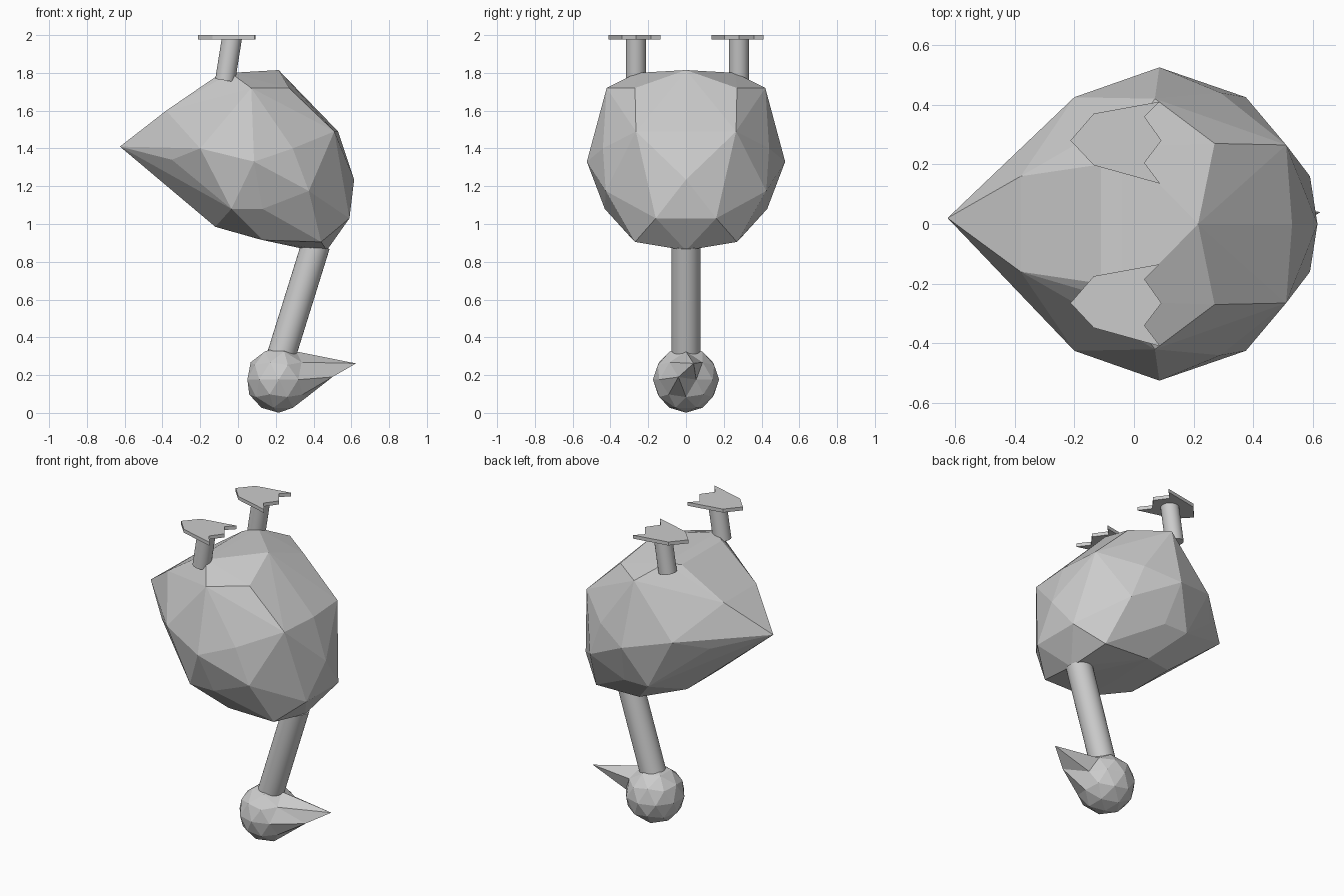
import bpy, bmesh
from mathutils import Vector

if "Cube" in bpy.data.objects:
    bpy.data.objects.remove(bpy.data.objects["Cube"])


def make_object(name, bm):
    bmesh.ops.recalc_face_normals(bm, faces=bm.faces)
    mesh = bpy.data.meshes.new(name)
    bm.to_mesh(mesh)
    bm.free()
    obj = bpy.data.objects.new(name, mesh)
    bpy.context.collection.objects.link(obj)
    return obj


def tube(name, start, end, radius):
    a, b = Vector(start), Vector(end)
    bpy.ops.mesh.primitive_cylinder_add(vertices=32, radius=radius,
                                        depth=(b - a).length, location=(a + b) / 2)
    obj = bpy.context.object
    obj.name = name
    obj.rotation_euler = (b - a).to_track_quat('Z', 'Y').to_euler()
    bpy.ops.object.shade_smooth_by_angle()
    return obj


# Faceted body: hull of mirrored corner pairs and centre line points
pairs = [(.085, .525, 1.33), (.375, .425, 1.175), (.51, .265, 1.49), (.59, .16, 1.03),
         (.29, .44, 1.40), (-.20, .425, 1.40), (.27, .27, 1.72), (.07, .42, 1.72),
         (-.035, .43, 1.08), (.13, .43, 1.08), (.44, .27, .905), (.13, .28, .915),
         (-.04, .26, 1.80), (-.11, .20, 1.785), (-.38, .16, 1.60), (-.35, .26, 1.34),
         (-.12, .16, .985)]
centre = [(.215, 0, 1.815), (.53, 0, 1.49), (.615, 0, 1.235), (.47, 0, .86),
          (.34, 0, .87), (.11, 0, .92), (-.625, .02, 1.41)]
bm = bmesh.new()
for x, y, z in pairs:
    bm.verts.new((x, y, z))
    bm.verts.new((x, -y, z))
for p in centre:
    bm.verts.new(p)
bmesh.ops.convex_hull(bm, input=bm.verts)
loose = [v for v in bm.verts if not v.link_faces]
bmesh.ops.delete(bm, geom=loose, context='VERTS')
make_object("body", bm)

# Neck
tube("neck", (.412, 0, .89), (.225, 0, .29), .076)

# Head with the beak pulled out of the sphere
bm = bmesh.new()
bmesh.ops.create_icosphere(bm, subdivisions=2, radius=.175)
bmesh.ops.translate(bm, verts=bm.verts, vec=(.216, 0, .176))
for near, target in [((.372, 0, .256), (.625, .04, .262)),
                     ((.382, -.054, .178), (.50, -.04, .19))]:
    v = min(bm.verts, key=lambda q: (q.co - Vector(near)).length)
    v.co = target
make_object("head_and_beak", bm)

# Legs and three-toed feet
outline = [(-.213, 0), (-.135, -.083), (.088, -.145), (.035, -.075), (.092, 0),
           (.035, .08), (.085, .13), (-.135, .09)]
for side, yc in (("left", .28), ("right", -.265)):
    tube(side + "_leg", (-.068, yc, 1.76), (-.032, yc, 1.985), .053)
    bm = bmesh.new()
    face = bm.faces.new([bm.verts.new((x, yc + y, 1.978)) for x, y in outline])
    out = bmesh.ops.extrude_face_region(bm, geom=[face])
    top = [g for g in out['geom'] if isinstance(g, bmesh.types.BMVert)]
    bmesh.ops.translate(bm, verts=top, vec=(0, 0, .022))
    make_object(side + "_foot", bm)
